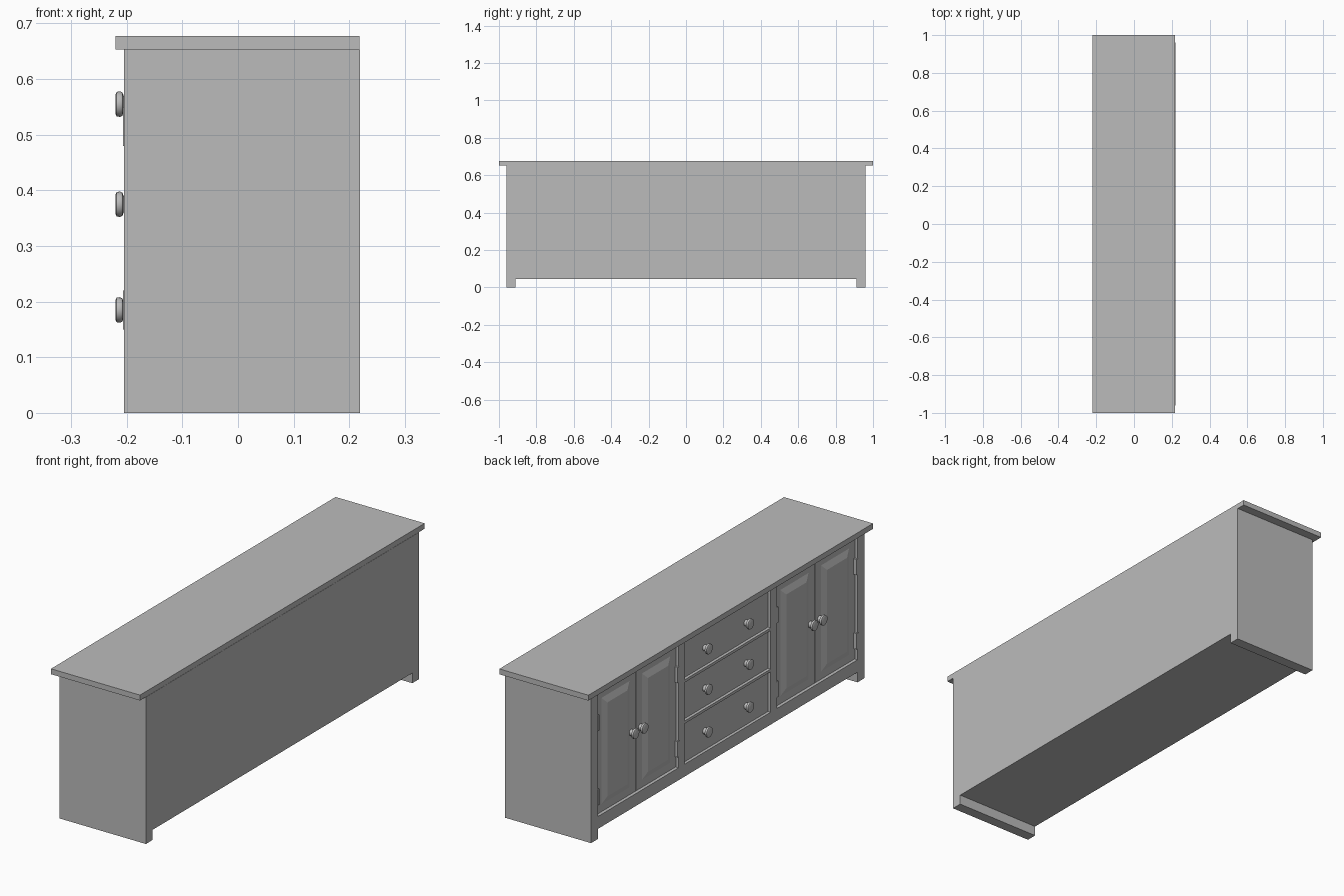
import bpy, bmesh, math
from mathutils import Matrix

cube = bpy.data.objects.get("Cube")
if cube:
    bpy.data.objects.remove(cube, do_unlink=True)

grey = bpy.data.materials.new("plain_grey")
grey.use_nodes = True
colour = (0.5, 0.5, 0.5, 1)
grey.diffuse_color = colour
grey.node_tree.nodes["Principled BSDF"].inputs["Base Color"].default_value = colour


def finish(name, bm):
    bmesh.ops.recalc_face_normals(bm, faces=bm.faces)
    mesh = bpy.data.meshes.new(name)
    bm.to_mesh(mesh)
    bm.free()
    mesh.materials.append(grey)
    obj = bpy.data.objects.new(name, mesh)
    bpy.context.collection.objects.link(obj)
    return obj


def box(name, x, y, z):
    """Box from three (low, high) ranges."""
    bm = bmesh.new()
    size = [b - a for a, b in (x, y, z)]
    centre = [(a + b) / 2 for a, b in (x, y, z)]
    bmesh.ops.create_cube(bm, size=1, matrix=Matrix.Translation(centre) @ Matrix.Diagonal((*size, 1)))
    return finish(name, bm)


def raised_panel(name, x, y, z, slope):
    """Panel whose edges slope up to a flat field facing -x."""
    obj = box(name, x, y, z)
    cy, cz = sum(y) / 2, sum(z) / 2
    for v in obj.data.vertices:
        if v.co.x < sum(x) / 2:
            v.co.y -= math.copysign(slope, v.co.y - cy)
            v.co.z -= math.copysign(slope, v.co.z - cz)
    return obj


def knob(name, y, z):
    """Round knob turned from a short profile, pointing along -x."""
    bm = bmesh.new()
    profile = [(FRONT, 0), (FRONT, 0.014), (-0.205, 0.014), (-0.208, 0.021),
               (-0.212, 0.023), (-0.218, 0.022), (-0.22, 0.018), (-0.22, 0)]
    verts = [bm.verts.new((px, r, 0)) for px, r in profile]
    edges = [bm.edges.new(pair) for pair in zip(verts, verts[1:])]
    bmesh.ops.spin(bm, geom=verts + edges, cent=(0, 0, 0), axis=(1, 0, 0),
                   angle=math.tau, steps=16)
    bmesh.ops.remove_doubles(bm, verts=bm.verts, dist=0.0001)
    bmesh.ops.translate(bm, verts=bm.verts, vec=(0, y, z))
    obj = finish(name, bm)
    bpy.ops.object.select_all(action="DESELECT")
    obj.select_set(True)
    bpy.context.view_layer.objects.active = obj
    bpy.ops.object.shade_smooth_by_angle(angle=math.radians(40))


FACE, FRONT, CORE, BACK = -0.205, -0.193, -0.183, 0.219
UNDER, LOW, HIGH, TOP = 0.045, 0.1, 0.643, 0.653
KNOB_Z = 0.375

# Top board and carcass
box("top_board", (-0.22, 0.218), (-1, 1), (TOP, 0.677))
box("carcass", (CORE, BACK), (-0.912, 0.912), (UNDER, TOP))

# Face frame rails
box("bottom_rail", (FACE, CORE), (-0.912, 0.912), (UNDER, LOW))
box("top_rail", (FACE, CORE), (-0.912, 0.912), (HIGH, TOP))
for z in ((0.28, 0.292), (0.463, 0.475)):
    box("drawer_rail", (FACE, CORE), (-0.302, 0.302), z)

for s, side in ((1, "left"), (-1, "right")):
    def span(a, b):
        return tuple(sorted((s * a, s * b)))

    # End panels reach the floor as feet
    box(f"{side}_end_panel", (FACE, BACK), span(0.912, 0.96), (0, TOP))
    box(f"{side}_divider", (FACE, CORE), span(0.302, 0.345), (LOW, HIGH))

    # Pair of doors with raised panels, hinges and knobs
    for a, b, hinge, knob_y in ((0.345, 0.627, 0.348, 0.597), (0.631, 0.912, 0.909, 0.661)):
        box(f"{side}_door", (FRONT, CORE), span(a, b), (LOW + 0.002, HIGH - 0.002))
        raised_panel(f"{side}_door_panel", (FRONT - 0.01, FRONT), span(a + 0.042, b - 0.042),
                     (LOW + 0.035, HIGH - 0.035), 0.028)
        for z in ((0.15, 0.22), (0.48, 0.55)):
            box(f"{side}_hinge", (-0.207, FRONT), span(hinge - 0.006, hinge + 0.006), z)
        knob(f"{side}_door_knob", s * knob_y, KNOB_Z)

# Drawer fronts with two knobs each
for low, high, knob_z in ((LOW, 0.28, 0.185), (0.292, 0.463, KNOB_Z), (0.475, HIGH, 0.555)):
    box("drawer_front", (FRONT, CORE), (-0.3, 0.3), (low + 0.001, high - 0.001))
    for y in (-0.145, 0.145):
        knob("drawer_knob", y, knob_z)
